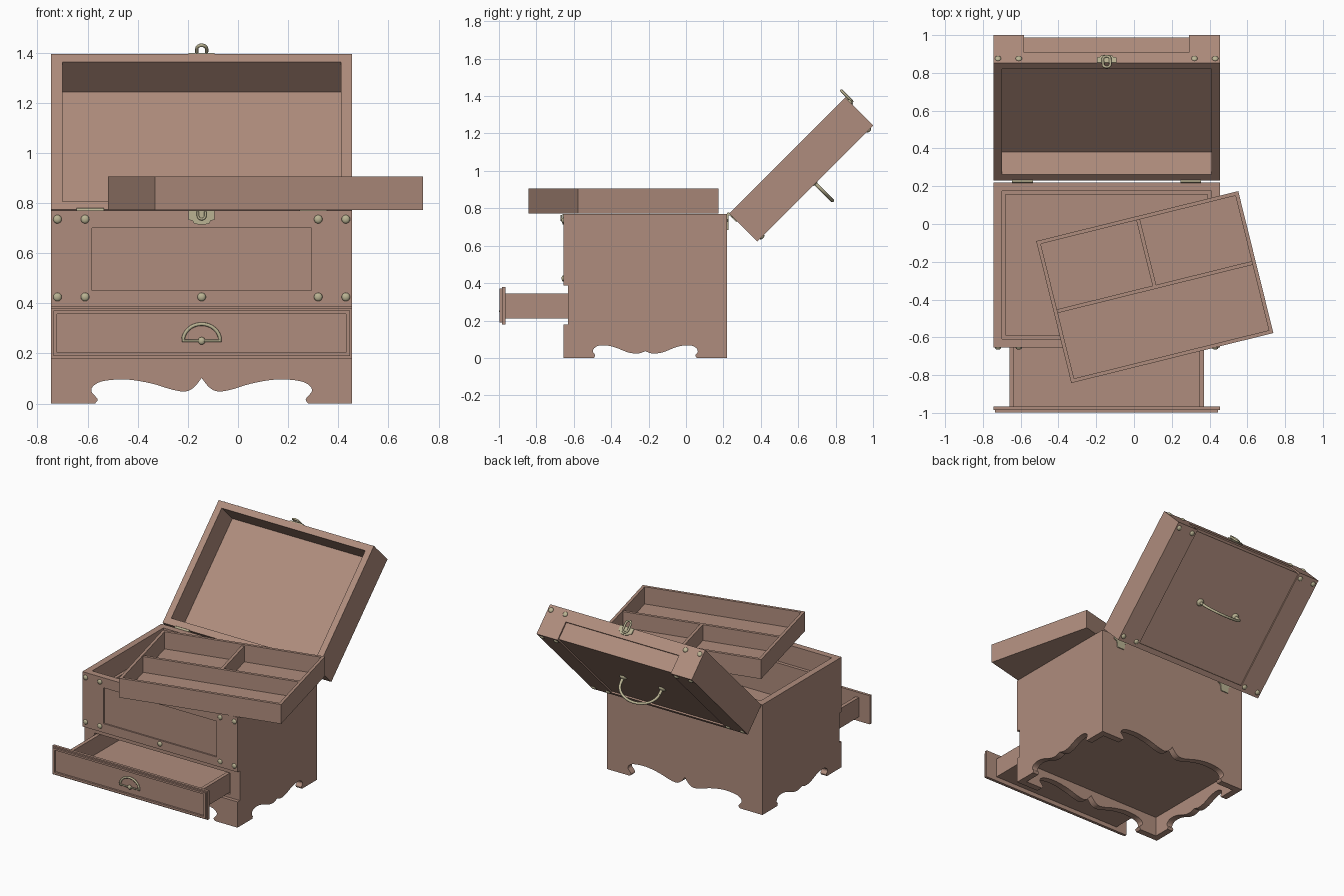
import bpy, bmesh, math
from mathutils import Matrix, Vector

if bpy.data.objects.get("Cube"):
    bpy.data.objects.remove(bpy.data.objects["Cube"])


def material(name, rgb):
    m = bpy.data.materials.new(name)
    m.use_nodes = True
    m.diffuse_color = (*rgb, 1)
    m.node_tree.nodes["Principled BSDF"].inputs["Base Color"].default_value = (*rgb, 1)
    return m


WOOD = material("brown wood", (0.43, 0.265, 0.205))
BRASS = material("pale brass", (0.49, 0.45, 0.29))
CX, W = -0.145, 0.6                     # chest centre and half width
LEFT, RIGHT = CX - W, CX + W
IN_L, IN_R = LEFT + 0.045, RIGHT - 0.045
STUD_X = [CX + s * d for s in (-1, 1) for d in (0.465, 0.575)]


def finish(name, bm, mat):
    bmesh.ops.recalc_face_normals(bm, faces=bm.faces)
    me = bpy.data.meshes.new(name)
    bm.to_mesh(me)
    bm.free()
    me.materials.append(mat)
    ob = bpy.data.objects.new(name, me)
    bpy.context.collection.objects.link(ob)
    return ob


def box(name, lo, hi, mat=WOOD):
    lo, hi = Vector(lo), Vector(hi)
    bm = bmesh.new()
    size = Matrix.Diagonal((*(hi - lo), 1))
    bmesh.ops.create_cube(bm, size=1, matrix=Matrix.Translation((lo + hi) / 2) @ size)
    return finish(name, bm, mat)


def prism(name, pts, axis, start, end, mat=WOOD):
    """Extrude an outline of (horizontal, z) points along x or y."""
    place = (lambda u, z, d: (d, u, z)) if axis == "x" else (lambda u, z, d: (u, d, z))
    bm = bmesh.new()
    face = bm.faces.new([bm.verts.new(place(u, z, start)) for u, z in pts])
    out = bmesh.ops.extrude_face_region(bm, geom=[face])["geom"]
    shift = Vector(place(0, 0, end)) - Vector(place(0, 0, start))
    bmesh.ops.translate(bm, vec=shift, verts=[v for v in out if isinstance(v, bmesh.types.BMVert)])
    return finish(name, bm, mat)


def bake(ob):
    return bpy.data.meshes.new_from_object(ob.evaluated_get(bpy.context.evaluated_depsgraph_get()))


def carve(ob, cutters):
    for c in cutters:
        mod = ob.modifiers.new("cut", "BOOLEAN")
        mod.operation, mod.solver, mod.object = "DIFFERENCE", "EXACT", c
        mesh = bake(ob)
        ob.modifiers.clear()
        ob.data = mesh
        bpy.data.objects.remove(c)
    return ob


def smooth(ob):
    for p in ob.data.polygons:
        p.use_smooth = True
    return ob


def stud(name, pos, axis, r=0.017):
    squash = [1, 1, 1]
    squash["xyz".index(axis)] = 0.6
    bm = bmesh.new()
    bmesh.ops.create_uvsphere(bm, u_segments=12, v_segments=8, radius=r,
                              matrix=Matrix.Translation(pos) @ Matrix.Diagonal((*squash, 1)))
    return smooth(finish(name, bm, BRASS))


def tube(name, pts, r, closed=False):
    cu = bpy.data.curves.new(name, "CURVE")
    cu.dimensions, cu.bevel_depth, cu.bevel_resolution = "3D", r, 2
    cu.use_fill_caps = True
    sp = cu.splines.new("POLY")
    sp.points.add(len(pts) - 1)
    for p, co in zip(sp.points, pts):
        p.co = (*co, 1)
    sp.use_cyclic_u = closed
    tmp = bpy.data.objects.new(name + " path", cu)
    bpy.context.collection.objects.link(tmp)
    mesh = bake(tmp)
    bpy.data.objects.remove(tmp)
    mesh.materials.clear()
    mesh.materials.append(BRASS)
    ob = bpy.data.objects.new(name, mesh)
    bpy.context.collection.objects.link(ob)
    return smooth(ob)


def arc(a0, a1, n=16):
    return [(math.cos(a), math.sin(a)) for a in
            (math.radians(a0 + (a1 - a0) * i / n) for i in range(n + 1))]


def scallop(half, centre):
    """Smooth a half profile, mirror it and close it below the floor."""
    P = [Vector(p) for p in half]
    P = [P[0]] + P + [P[-1]]
    out = []
    for a, b, c, d in zip(P, P[1:], P[2:], P[3:]):
        for t in (0, 0.25, 0.5, 0.75):
            out.append((2 * b + (c - a) * t + (2 * a - 5 * b + 4 * c - d) * t * t
                        + (3 * b - a - 3 * c + d) * t ** 3) / 2)
    out.append(P[-1])
    out.append(Vector((P[-1].x, -0.1)))
    return ([(centre - p.x, p.y) for p in reversed(out)]
            + [(centre + p.x, p.y) for p in out[1:]])


# Chest body, with storage well, drawer bay and scalloped skirt
front_curve = [(0, .102), (.03, .065), (.065, .048), (.12, .056), (.2, .08), (.3, .096),
               (.39, .09), (.43, .072), (.44, .05), (.425, .03), (.415, .015), (.425, 0)]
side_curve = [(0, .036), (.03, .025), (.06, .024), (.1, .032), (.16, .056), (.21, .067),
              (.25, .065), (.275, .05), (.28, .032), (.268, .015), (.275, 0)]
F, B, TOP = -0.655, 0.22, 0.77
carve(box("chest_body", (LEFT, F, 0), (RIGHT, B, TOP)), [
    box("c", (IN_L, F + .045, .635), (IN_R, B - .045, 1)),
    box("c", (IN_L + .02, F + .068, .4), (IN_R - .02, B - .065, .8)),
    box("c", (IN_L + .03, F - .1, .203), (IN_R - .03, B - .045, .352)),
    box("c", (LEFT - .1, F - .1, .18), (RIGHT + .1, F + .025, .387)),
    box("c", (IN_L, F + .045, -.1), (IN_R, B - .045, .14)),
    box("c", (CX - .4375, F - .1, .45), (CX + .4375, F + .01, .7)),
    prism("c", scallop(front_curve, CX), "y", -1, 1),
    prism("c", scallop(side_curve, (F + B) / 2), "x", -1, 1)])
for z, xs in ((.735, STUD_X), (.425, STUD_X + [CX])):
    for x in xs:
        stud("body_stud", (x, F, z), "y")

# Open drawer with framed front
carve(box("drawer_box", (-.66, -.968, .21), (.37, -.2, .345)),
      [box("c", (-.635, -.966, .225), (.345, -.225, .5))])
box("drawer_front", (LEFT, -.985, .18), (RIGHT, -.966, .38))
carve(box("drawer_frame", (LEFT + .009, -.998, .189), (RIGHT - .009, -.984, .371)),
      [box("c", (LEFT + .024, -1.1, .204), (RIGHT - .024, -.9, .358))])
tube("drawer_handle", [(CX + .074 * c, -.99, .25 + .067 * s) for c, s in arc(0, 180)], .007, True)
stud("drawer_handle_boss", (CX, -.99, .25), "y", .015)

# Lift-out tray, set askew on the rim
L, D = .551, .387
tray = [carve(box("tray", (-L, -D, 0), (L, D, .135)),
              [box("c", (-L + .02, -D + .02, .015), (L - .02, D - .02, .3))]),
        box("tray_long_divider", (-L + .01, -.01, .01), (L - .01, .01, .125)),
        box("tray_short_divider", (-.01, 0, .01), (.01, D - .01, .125))]
for ob in tray:
    ob.data.transform(Matrix.Translation((.11, -.334, TOP + .001))
                      @ Matrix.Rotation(math.radians(13.9), 4, "Z"))

# Lid, built closed with its hinge line at the origin
DEEP, H = .877, .212
lid = [carve(box("lid", (LEFT, -DEEP, 0), (RIGHT, 0, H)), [
    box("c", (IN_L, -DEEP + .045, -.1), (IN_R, -.045, H - .045)),
    box("c", (CX - .4375, -1, .082), (CX + .4375, -DEEP + .01, .5)),
    box("c", (CX - .4375, -1, H - .01), (CX + .4375, -.035, .5))])]
for x in STUD_X:
    lid += [stud("lid_front_stud", (x, -DEEP, .035), "y"),
            stud("lid_top_stud", (x, -DEEP + .035, H), "z"),
            stud("lid_top_stud", (x, -.035, H), "z")]

# Lid carrying handle
bail = [(CX + .15 * c, -DEEP / 2, H + .03 + .1 * s) for c, s in arc(0, 180)]
lid.append(tube("lid_handle", bail, .009))
for s in (-1, 1):
    lid.append(stud("lid_handle_boss", (CX + s * .15, -DEEP / 2, H - .01), "z", .026))
    lid.append(tube("lid_handle_post", [(CX + s * .15, -DEEP / 2, z) for z in (H - .02, H + .035)], .01))

# Latch: plates on lid and body, swinging hasp and staple
half = [(.052, 0), (.052, .038), (.036, .04), (.03, .052), (.012, .056)]
outline = half + [(-u, z) for u, z in reversed(half)]
lid.append(prism("lid_latch_plate", [(CX + u, z) for u, z in outline],
                 "y", -DEEP - .006, -DEEP + .002, BRASS))
hasp = [(CX + .02 * c, -DEEP - .011, .022 * s + (.02 if s > 0 else -.018)) for c, s in arc(0, 337, 15)]
lid.append(tube("latch_hasp", hasp, .007, True))
prism("body_latch_plate", [(CX + u, TOP - z) for u, z in outline], "y", F - .006, F + .002, BRASS)
tube("latch_staple", [(CX - .015, F - .012, TOP - .005)]
     + [(CX + .015 * c, F - .012, TOP - .02 + .015 * s) for c, s in arc(180, 360, 8)]
     + [(CX + .015, F - .012, TOP - .005)], .005)

# Hinges: tapered leaves on body and lid with a barrel between
for s in (-1, 1):
    x = CX + s * .445
    leaf = [(-.055, 0), (.055, 0), (.055, .03), (.035, .04), (.028, .085), (-.028, .085),
            (-.035, .04), (-.055, .03)]
    prism("hinge_body_leaf", [(x + u, TOP - z) for u, z in leaf], "y", B - .002, B + .006, BRASS)
    lid.append(prism("hinge_lid_leaf", [(x + u, z * .7) for u, z in leaf], "y", -.002, .006, BRASS))
    tube("hinge_barrel", [(x - .055, .227, TOP), (x + .055, .227, TOP)], .009)

# Swing the lid open
for ob in lid:
    ob.data.transform(Matrix.Translation((0, .231, .773)) @ Matrix.Rotation(math.radians(-135), 4, "X"))
